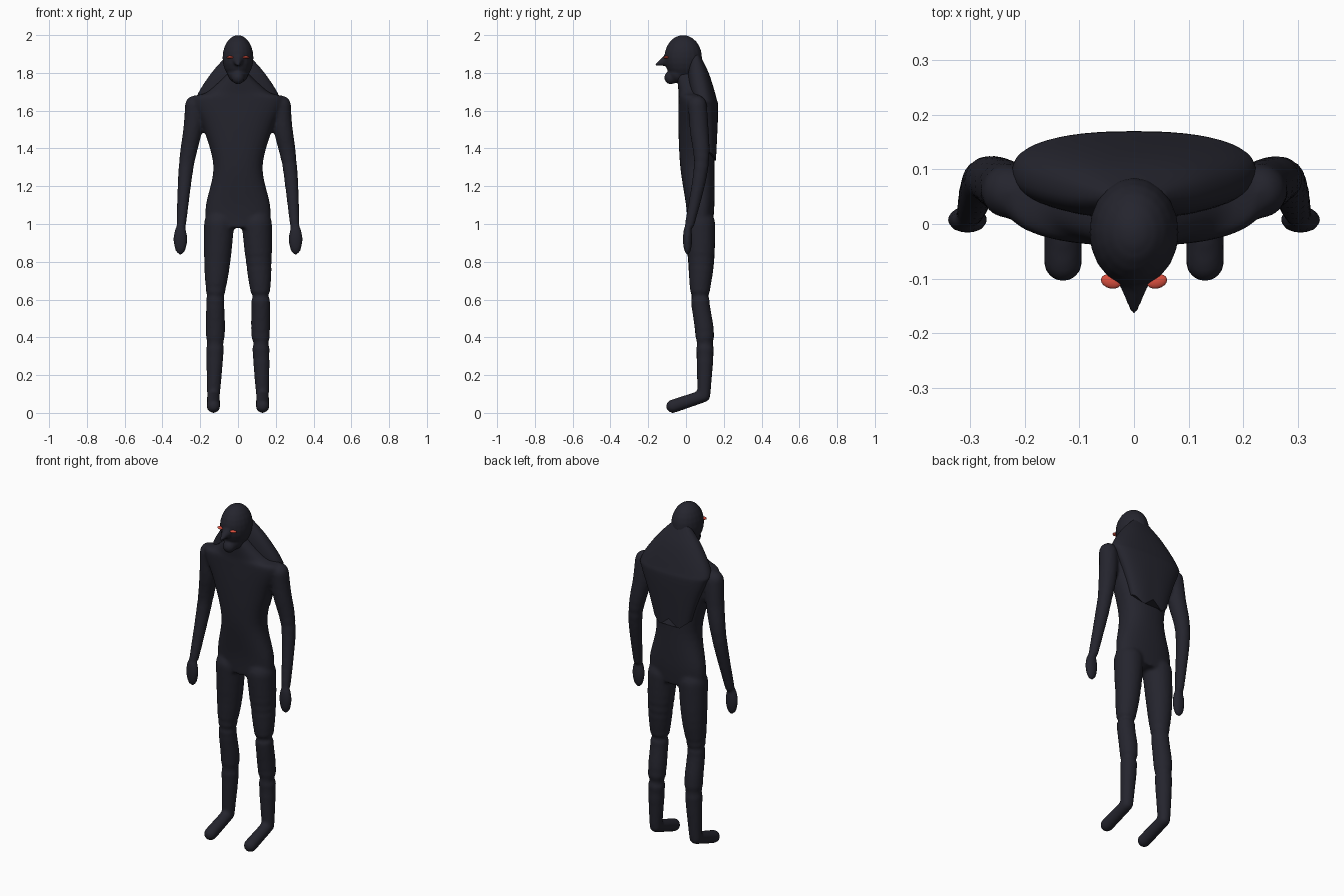
import bpy, bmesh, math
from mathutils import Matrix, Vector

cube = bpy.data.objects.get("Cube")
if cube:
    bpy.data.objects.remove(cube)


def material(name, rgb):
    mat = bpy.data.materials.new(name)
    mat.use_nodes = True
    mat.diffuse_color = (*rgb, 1)
    shader = mat.node_tree.nodes["Principled BSDF"]
    shader.inputs["Base Color"].default_value = mat.diffuse_color
    return mat


dark = material("midnight_black", (0.018, 0.018, 0.027))
red = material("ember_red", (0.7, 0.08, 0.05))


def spline(keys, steps=5):
    """Smooth run of four-value points through the keys."""
    keys = [Vector(key) for key in keys]
    last = len(keys) - 1
    tangents = [(keys[min(i + 1, last)] - keys[max(i - 1, 0)]) / 2 for i in range(last + 1)]
    points = []
    for i in range(last):
        for step in range(steps):
            t = step / steps
            ease = t * t * (3 - 2 * t)
            points.append(keys[i].lerp(keys[i + 1], ease)
                          + tangents[i] * t * (1 - t) ** 2
                          - tangents[i + 1] * t * t * (1 - t))
    return points + [keys[last]]


def unit_ring(segments, power=2.0):
    """Rounded outline of radius one; a higher power is squarer."""
    ring = []
    for i in range(segments):
        angle = math.tau * i / segments
        ring.append([math.copysign(abs(f) ** (2 / power), f)
                     for f in (math.cos(angle), math.sin(angle))])
    return ring


def bridge(bm, rings):
    """Skin a row of rings and cap both ends."""
    loops = [[bm.verts.new(co) for co in ring] for ring in rings]
    for low, high in zip(loops, loops[1:]):
        for i in range(len(low)):
            bm.faces.new((low[i - 1], low[i], high[i], high[i - 1]))
    bm.faces.new(reversed(loops[0]))
    bm.faces.new(loops[-1])


def ball(bm, centre, radii, turn=0):
    place = (Matrix.Translation(centre) @ Matrix.Rotation(turn, 4, "Z")
             @ Matrix.Diagonal((*radii, 1)))
    bmesh.ops.create_uvsphere(bm, u_segments=20, v_segments=12, radius=1, matrix=place)


def limb(bm, keys, side=1):
    """Round tube with ball ends; each key is x, y, z, radius."""
    points = spline([(x * side, y, z, radius) for x, y, z, radius in keys])
    rings = []
    for i, point in enumerate(points):
        ahead = points[min(i + 1, len(points) - 1)] - points[max(i - 1, 0)]
        turn = ahead.xyz.to_track_quat("Z", "Y")
        rings.append([point.xyz + turn @ Vector((c, s, 0)) * point.w
                      for c, s in unit_ring(20)])
    bridge(bm, rings)
    for end in (points[0], points[-1]):
        ball(bm, end.xyz, (end.w, end.w, end.w))


def loft(bm, keys):
    """Stack of rounded rings; each key is z, half width, front y, back y."""
    rings = []
    for z, width, front, back in spline(keys):
        middle, depth = (front + back) / 2, (back - front) / 2
        rings.append([(width * c, middle + depth * s, z) for c, s in unit_ring(48, 2.4)])
    bridge(bm, rings)


def finish(bm, name, mat):
    bmesh.ops.recalc_face_normals(bm, faces=bm.faces)
    for face in bm.faces:
        face.smooth = True
    mesh = bpy.data.meshes.new(name)
    bm.to_mesh(mesh)
    bm.free()
    mesh.materials.append(mat)
    ob = bpy.data.objects.new(name, mesh)
    bpy.context.collection.objects.link(ob)
    return ob


def blend(ob, voxel, rounds):
    """Fuse overlapping volumes into one soft skin."""
    fuse = ob.modifiers.new("fuse", "REMESH")
    fuse.mode = "VOXEL"
    fuse.voxel_size = voxel
    fuse.use_smooth_shade = True
    relax = ob.modifiers.new("relax", "SMOOTH")
    relax.iterations = rounds


# Torso, with a narrow waist and sloping shoulders
bm = bmesh.new()
loft(bm, [(0.98, 0.17, 0.01, 0.14), (1.1, 0.17, 0, 0.15), (1.3, 0.13, -0.03, 0.15),
          (1.5, 0.18, -0.04, 0.15), (1.66, 0.24, -0.04, 0.13),
          (1.7, 0.16, -0.04, 0.12), (1.8, 0.05, -0.05, 0.06)])

# Legs, feet, arms and hands
for side in (1, -1):
    limb(bm, [(0.1, 0.075, 1, 0.08), (0.11, 0.08, 0.8, 0.07), (0.12, 0.075, 0.6, 0.05),
              (0.12, 0.1, 0.4, 0.05), (0.13, 0.095, 0.09, 0.034)], side)
    limb(bm, [(0.13, 0.095, 0.09, 0.034), (0.13, -0.07, 0.035, 0.036)], side)
    limb(bm, [(0.23, 0.06, 1.63, 0.05), (0.24, 0.07, 1.5, 0.05),
              (0.275, 0.08, 1.3, 0.04), (0.3, 0.02, 1, 0.026)], side)
    ball(bm, (0.305 * side, 0.008, 0.92), (0.037, 0.025, 0.085))
blend(finish(bm, "body", dark), 0.01, 4)

# Head with chin and pointed beak
bm = bmesh.new()
ball(bm, (0, -0.015, 1.88), (0.082, 0.1, 0.12))
limb(bm, [(0, -0.04, 1.8, 0.055), (0, -0.08, 1.775, 0.035)])
limb(bm, [(0, -0.09, 1.87, 0.035), (0, -0.16, 1.842, 0.006)])
blend(finish(bm, "head", dark), 0.006, 3)

# Folded cape from the nape down the back, with a notched hem
bm = bmesh.new()
loft(bm, [(1.33, 0.12, 0.08, 0.16), (1.6, 0.2, 0.05, 0.17), (1.67, 0.22, 0.02, 0.16),
          (1.8, 0.14, 0.01, 0.12), (1.9, 0.05, 0.03, 0.07)])
for vert in bm.verts:
    vert.co.z += 3 * abs(abs(vert.co.x) - 0.06) * max(0, 1.6 - vert.co.z)
cape = finish(bm, "cape", dark)
bpy.context.view_layer.objects.active = cape
cape.select_set(True)
bpy.ops.object.shade_smooth_by_angle(angle=math.radians(50))

# Eyes
for side, label in ((1, "left"), (-1, "right")):
    bm = bmesh.new()
    ball(bm, (0.042 * side, -0.105, 1.882), (0.019, 0.013, 0.007), 0.25 * side)
    finish(bm, label + "_eye", red)
